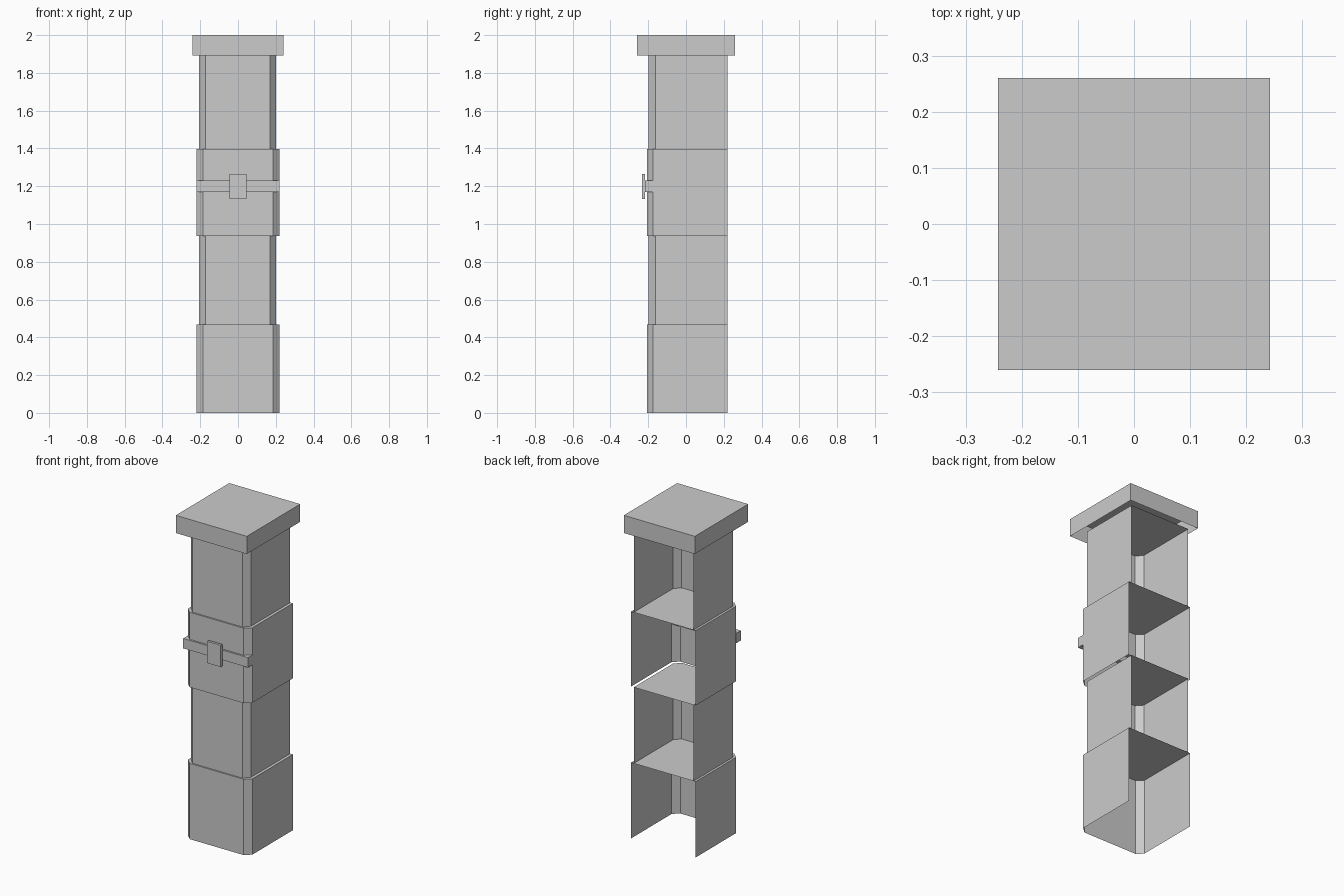
import bpy, bmesh

if "Cube" in bpy.data.objects:
    bpy.data.objects.remove(bpy.data.objects["Cube"])


def finish(name, bm):
    mesh = bpy.data.meshes.new(name)
    bm.to_mesh(mesh)
    bm.free()
    obj = bpy.data.objects.new(name, mesh)
    bpy.context.collection.objects.link(obj)
    return obj


def column_section(name, profile, z0, z1):
    """Open-backed, open-bottomed shell with bevelled front corners and a lid."""
    bm = bmesh.new()
    low = [bm.verts.new((x, y, z0)) for x, y in profile]
    high = [bm.verts.new((x, y, z1)) for x, y in profile]
    for i in range(len(profile) - 1):
        bm.faces.new((low[i], low[i + 1], high[i + 1], high[i]))
    bm.faces.new(high)
    return finish(name, bm)


def open_box(name, x, y, z, open_dir):
    """Box between the given ranges, with the face towards open_dir left out."""
    bm = bmesh.new()
    bmesh.ops.create_cube(bm, size=1)
    for v in bm.verts:
        v.co = [r[0] + (c + 0.5) * (r[1] - r[0]) for c, r in zip(v.co, (x, y, z))]
    bm.normal_update()
    gone = [f for f in bm.faces if sum(a * b for a, b in zip(f.normal, open_dir)) > 0.9]
    bmesh.ops.delete(bm, geom=gone, context='FACES')
    return finish(name, bm)


def half_to_full(half, shift=0.0):
    left = [(shift - x, y) for x, y in half]
    right = [(shift + x, y) for x, y in reversed(half)]
    return left + right


# Plan outlines, from the back edge to the bevelled front corner
wide = half_to_full([(0.22, 0.22), (0.22, -0.174), (0.184, -0.207)])
narrow = half_to_full([(0.204, 0.22), (0.204, -0.161), (0.171, -0.198)], -0.002)

# Stacked column sections
column_section("base_section", wide, 0.0, 0.467)
column_section("lower_shaft", narrow, 0.467, 0.936)
column_section("middle_section", wide, 0.936, 1.398)
column_section("upper_shaft", narrow, 1.398, 1.891)

# Cap, hollow underneath
open_box("cap", (-0.242, 0.242), (-0.26, 0.26), (1.891, 2.0), (0, 0, -1))

# Front strap and its plate
open_box("strap", (-0.221, 0.221), (-0.218, -0.174), (1.17, 1.231), (0, 1, 0))
open_box("strap_plate", (-0.046, 0.046), (-0.234, -0.218), (1.132, 1.266), (0, 1, 0))
